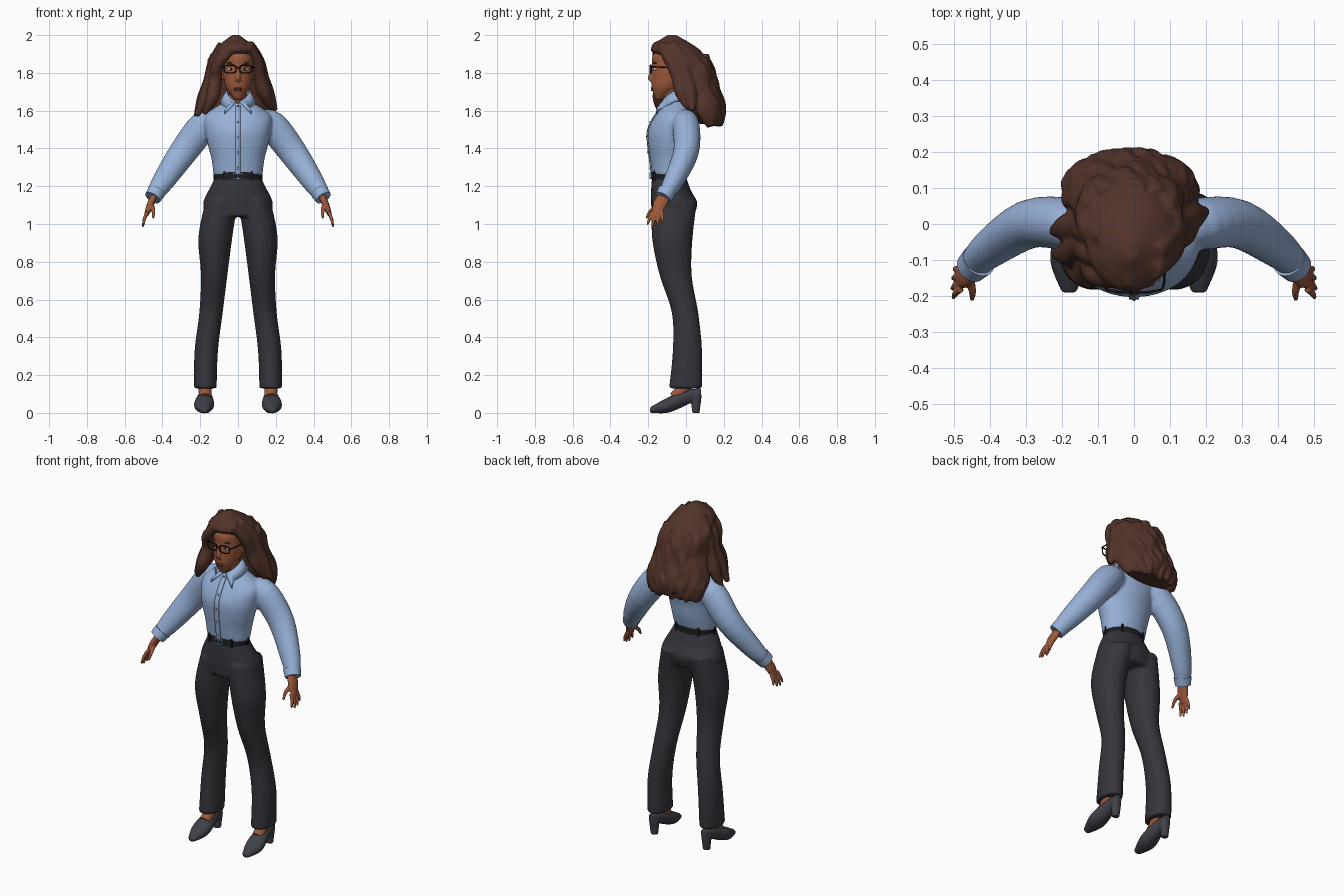
import bpy, bmesh, math, random
from mathutils import Vector, Matrix

random.seed(4)
if "Cube" in bpy.data.objects:
    bpy.data.objects.remove(bpy.data.objects["Cube"], do_unlink=True)

X, Y, Z = Vector((1, 0, 0)), Vector((0, 1, 0)), Vector((0, 0, 1))


def material(name, red, green, blue):
    mat = bpy.data.materials.new(name)
    mat.use_nodes = True
    mat.diffuse_color = (red, green, blue, 1)
    shader = next(n for n in mat.node_tree.nodes if n.type == "BSDF_PRINCIPLED")
    shader.inputs["Base Color"].default_value = (red, green, blue, 1)
    shader.inputs["Roughness"].default_value = .7
    return mat


SKIN = material("brown skin", .33, .1, .045)
HAIR = material("dark brown hair", .085, .034, .023)
SHIRT = material("light blue cloth", .31, .44, .68)
CLOTH = material("charcoal cloth", .036, .035, .044)
SHOE = material("dark grey leather", .05, .053, .066)
BLACK = material("black", .012, .012, .014)
WHITE = material("eye white", .75, .72, .68)
LIPS = material("dark red lips", .2, .05, .035)
METAL = material("blue grey metal", .2, .3, .45)


def spline(points, steps):
    """Smooth Catmull-Rom interpolation of equal-length tuples."""
    result = []
    last = len(points) - 1
    for i in range(last):
        quad = points[max(i - 1, 0)], points[i], points[i + 1], points[min(i + 2, last)]
        for j in range(steps):
            t = j / steps
            result.append(tuple(
                b + t / 2 * (c - a + t * (2 * a - 5 * b + 4 * c - d + t * (3 * (b - c) + d - a)))
                for a, b, c, d in zip(*quad)))
    return result + [tuple(points[-1])]


def loft(bm, rings, axis=None, ref=Y, sides=24, steps=4, both=False):
    """Closed skin through elliptical rings of (x, y, z, radius u, radius v)."""
    rings = spline(rings, steps)
    for mirror in ((1, -1) if both else (1,)):
        loops = []
        for i, (x, y, z, ru, rv) in enumerate(rings):
            before, after = rings[max(i - 1, 0)], rings[min(i + 1, len(rings) - 1)]
            along = axis or (Vector(after[:3]) - Vector(before[:3])).normalized()
            u = ref.cross(along).normalized()
            v = along.cross(u)
            loop = []
            for s in range(sides):
                angle = math.tau * s / sides
                co = Vector((x, y, z)) + u * max(ru, .001) * math.cos(angle) + v * max(rv, .001) * math.sin(angle)
                loop.append(bm.verts.new((co.x * mirror, co.y, co.z)))
            loops.append(loop)
        for low, high in zip(loops, loops[1:]):
            for s in range(sides):
                t = (s + 1) % sides
                bm.faces.new((low[s], low[t], high[t], high[s]))
        bm.faces.new(loops[0])
        bm.faces.new(loops[-1])
    return rings


def column(bm, start, end, centres, widths, lows, highs, axis=Z, both=False):
    """Loft of evenly spaced rings, each given by half width and its two limits in depth."""
    rings = []
    for i, (cx, width, low, high) in enumerate(zip(centres, widths, lows, highs)):
        station = start + (end - start) * i / (len(widths) - 1)
        middle = (low + high) / 2
        place = (cx, middle, station) if axis == Z else (cx, station, middle)
        rings.append((*place, width, (high - low) / 2))
    return loft(bm, rings, axis, Y if axis == Z else Z, sides=32, both=both)


def tube(bm, points, radii, flat=1, **options):
    loft(bm, [(*p, r, r * flat) for p, r in zip(points, radii)], **options)


def ball(bm, centre, size, both=False):
    for mirror in ((1, -1) if both else (1,)):
        place = Matrix.Translation((centre[0] * mirror, *centre[1:]))
        bmesh.ops.create_uvsphere(bm, u_segments=16, v_segments=10, radius=1,
                                  matrix=place @ Matrix.Diagonal((*size, 1)))


def box(bm, centre, size):
    bmesh.ops.create_cube(bm, size=1, matrix=Matrix.Translation(centre) @ Matrix.Diagonal((*size, 1)))


def strip(bm, pairs):
    rows = [[bm.verts.new(co) for co in pair] for pair in pairs]
    for p, q in zip(rows, rows[1:]):
        bm.faces.new((p[0], p[1], q[1], q[0]))


def finish(name, bm, mat, voxel=0, soften=3, thick=0):
    """Make the object; a voxel size blends its overlapping pieces into one skin."""
    bmesh.ops.recalc_face_normals(bm, faces=bm.faces)
    mesh = bpy.data.meshes.new(name)
    bm.to_mesh(mesh)
    bm.free()
    mesh.materials.append(mat)
    for face in mesh.polygons:
        face.use_smooth = True
    mesh.set_sharp_from_angle(angle=math.radians(45))
    obj = bpy.data.objects.new(name, mesh)
    bpy.context.scene.collection.objects.link(obj)
    if thick:
        solid = obj.modifiers.new("thickness", "SOLIDIFY")
        solid.thickness, solid.offset = thick, 0
    if voxel:
        blend = obj.modifiers.new("blend", "REMESH")
        blend.mode, blend.voxel_size, blend.use_smooth_shade = "VOXEL", voxel, True
        relax = obj.modifiers.new("soften", "SMOOTH")
        relax.factor, relax.iterations = .5, soften


MIDDLE = [0] * 6

# Trousers: pelvis and two legs
bm = bmesh.new()
column(bm, 1.04, 1.25, MIDDLE, (.17, .185, .155, .118), (-.18, -.185, -.185, -.18), (.04, .06, .025, 0))
column(bm, .13, 1.13, (.173, .168, .143, .126, .12, .085), (.06, .062, .062, .07, .09, .085),
       (-.09, -.07, -.075, -.14, -.18, -.18), (.085, .085, .065, .03, .035, .06), both=True)
finish("trousers", bm, CLOTH, .009)

# Shirt: torso and sleeves
bm = bmesh.new()
torso = column(bm, 1.26, 1.66, MIDDLE, (.13, .14, .16, .175, .17, .05),
               (-.18, -.19, -.2, -.2, -.16, -.1), (0, .02, .03, .05, .05, 0))
wrist = Vector((.445, -.115, 1.15))
sleeve = [(.11, -.01, 1.54), (.18, 0, 1.52), (.29, 0, 1.38), (.4, -.07, 1.22), wrist]
tube(bm, sleeve, (.06, .08, .075, .058, .042), flat=.9, both=True)
finish("shirt", bm, SHIRT, .009)

# Cuffs
forearm = (wrist - Vector(sleeve[-2])).normalized()
bm = bmesh.new()
tube(bm, [wrist - forearm * .03, wrist + forearm * .015], (.049, .044), both=True)
finish("cuffs", bm, SHIRT)

# Collar: folded flap round the neck, ending in front points
bm = bmesh.new()
for side in (1, -1):
    pairs = []
    for i in range(11):
        angle = math.radians(-84 + 17.4 * i)
        c, s = side * math.cos(angle), math.sin(angle)
        z = 1.645 + .06 * min(1, i / 5)
        inner, outer = (c * .058, s * .06 - .065, z), (c * .092, s * .08 - .06, z - .055)
        if i < 2:
            outer = (side * .07, -.156, 1.583 + .02 * i)
        pairs.append((inner, outer))
    strip(bm, pairs)
finish("collar", bm, SHIRT, thick=.008)

# Button placket and buttons
front = [(y - depth - .003, z) for x, y, z, width, depth in torso[:-2]]
bm = bmesh.new()
strip(bm, [((-.014, y, z), (.014, y, z)) for y, z in front])
finish("placket", bm, SHIRT, thick=.006)
bm = bmesh.new()
for y, z in front[2::4]:
    ball(bm, (0, y - .003, z), (.006, .004, .006))
finish("buttons", bm, METAL)

# Belt with loops, and buckle
waist = Vector((0, -.09, 1.255))
bm = bmesh.new()
tube(bm, [waist - Z * .02, waist + Z * .02], (.125, .122), flat=.76, axis=Z, sides=40)
for degrees in (-125, -55, 0, 55, 125, 180):
    angle = math.radians(degrees)
    box(bm, waist + X * .125 * math.cos(angle) + Y * .094 * math.sin(angle), (.012, .012, .05))
finish("belt", bm, BLACK)
bm = bmesh.new()
for step in (-1, 1):
    box(bm, waist - Y * .097 + Z * .014 * step, (.052, .01, .006))
for step in (-1, 0, 1):
    box(bm, waist - Y * .097 + X * .024 * step, (.006, .01, .03))
finish("buckle", bm, METAL)

# Shoes with block heels, and the insteps
bm = bmesh.new()
column(bm, -.19, .08, (.18, .18, .175, .174), (.02, .053, .04, .02), (0, 0, .035, .085),
       (.03, .08, .12, .13), axis=Y, both=True)
column(bm, 0, .09, (.174, .174), (.021, .03), (.032, .025), (.072, .083), both=True)
finish("shoes", bm, SHOE, .006)
bm = bmesh.new()
tube(bm, [(.175, -.06, .08), (.174, -.03, .11), (.173, .01, .16)], (.032, .034, .036), both=True)
finish("feet", bm, SKIN)

# Hands: palm, fingers and thumb
bm = bmesh.new()
tube(bm, [wrist - forearm * .01, (.465, -.14, 1.1), (.485, -.155, 1.05)], (.018, .019, .012), flat=1.9, both=True)
for i, length in enumerate((.07, .08, .075, .06)):
    knuckle = Vector((.48, .018 * i - .18, 1.065))
    reach = Vector((.3, .13 * i - .35, -1)) * length
    tube(bm, [knuckle, knuckle + reach / 2 + X * .004, knuckle + reach], (.01, .009, .006), sides=10, both=True)
tube(bm, [(.458, -.14, 1.1), (.448, -.185, 1.07), (.449, -.21, 1.03)], (.013, .011, .006), sides=10, both=True)
finish("hands", bm, SKIN, .0045, soften=2)

# Head, neck, nose and ears
bm = bmesh.new()
column(bm, 1.66, 1.96, MIDDLE, (.02, .063, .077, .081, .076, .03),
       (-.16, -.182, -.182, -.18, -.172, -.1), (-.12, -.03, .005, .02, .02, -.02))
tube(bm, [(0, -.05, 1.58), (0, -.068, 1.65), (0, -.07, 1.74)], (.055, .05, .048), axis=Z)
tube(bm, [(0, -.173, 1.83), (0, -.188, 1.775), (0, -.176, 1.75)], (.008, .014, .01), axis=Z)
ball(bm, (.011, -.178, 1.76), (.01, .011, .008), both=True)
ball(bm, (.078, -.06, 1.79), (.012, .018, .03), both=True)
finish("head", bm, SKIN, .005)

# Eyes, brows and mouth
eye = Vector((.037, -.162, 1.82))
for name, mat, centre, size in (
        ("eyes", WHITE, eye, (.016, .012, .008)),
        ("irises", BLACK, eye - Y * .008, (.007, .006, .007)),
        ("eyebrows", HAIR, eye + Z * .033, (.022, .012, .004))):
    bm = bmesh.new()
    ball(bm, centre, size, both=True)
    finish(name, bm, mat)
bm = bmesh.new()
for z in (1.709, 1.718):
    ball(bm, (0, -.176, z), (.022, .01, .006))
finish("lips", bm, LIPS)

# Glasses: rounded rims, bridge and temples
bm = bmesh.new()
rim = []
for i in range(25):
    c, s = math.cos(math.tau * i / 24), math.sin(math.tau * i / 24)
    across, up = (math.copysign(abs(w) ** .6, w) for w in (c, s))
    rim.append((.041 + .031 * across, .006 * max(across, 0) - .189, eye.z + .021 * up))
wire = [.0035] * len(rim)
tube(bm, rim, wire, sides=8, steps=1, both=True)
tube(bm, [(-.013, -.19, 1.827), (.013, -.19, 1.827)], wire, sides=8)
tube(bm, [(.07, -.184, 1.832), (.083, -.165, 1.832), (.086, -.06, 1.826)], wire, ref=Z, sides=8, both=True)
finish("glasses", bm, BLACK)

# Hair: main mass, wavy curtain of locks, and locks swept round the face
bm = bmesh.new()
mass = column(bm, 1.53, 2, [-.012] * 7, (.16, .18, .16, .14, .13, .115, .02),
              (.07, -.01, -.03, -.05, -.06, -.19, -.1), (.185, .195, .17, .145, .12, .075, -.05))
for i in range(17):
    phase, lift = random.uniform(0, math.tau), random.uniform(-.015, .01)
    lock, radii = [], []
    for j, (x, y, z, width, depth) in enumerate(mass[:20:2]):
        wave = math.sin(z * 40 + phase)
        angle = math.radians(12 * i - 6) + .1 * wave
        spread = .94 + .035 * math.cos(z * 45 + phase)
        lock.append((x + width * spread * math.cos(angle), y + depth * spread * math.sin(angle), z + lift))
        radii.append(min(.014 + .008 * j, .026) + .005 * wave)
    tube(bm, lock, radii, sides=12, steps=2)
for bottom, across, depth in (
        (1.58, (0, -.1, -.12, -.135, -.18), (-.15, -.14, -.11, -.14, -.13)),
        (1.57, (-.06, -.12, -.145, -.175, -.22), (-.1, -.08, -.06, -.08, -.085)),
        (1.56, (-.08, -.13, -.15, -.185, -.225), (-.03, -.02, -.01, -.01, -.02)),
        (1.61, (.05, .1, .115, .14, .175), (-.13, -.08, -.04, -.02, .01)),
        (1.6, (.06, .11, .13, .16, .2), (-.08, -.02, 0, .02, .035))):
    down = [i / 4 for i in range(5)]
    path = [(x, y, 1.95 + (bottom - 1.95) * t) for x, y, t in zip(across, depth, down)]
    tube(bm, path, [.028 + .014 * t - .03 * t ** 8 for t in down], flat=1.1, sides=14)
finish("hair", bm, HAIR, .008, soften=2)
